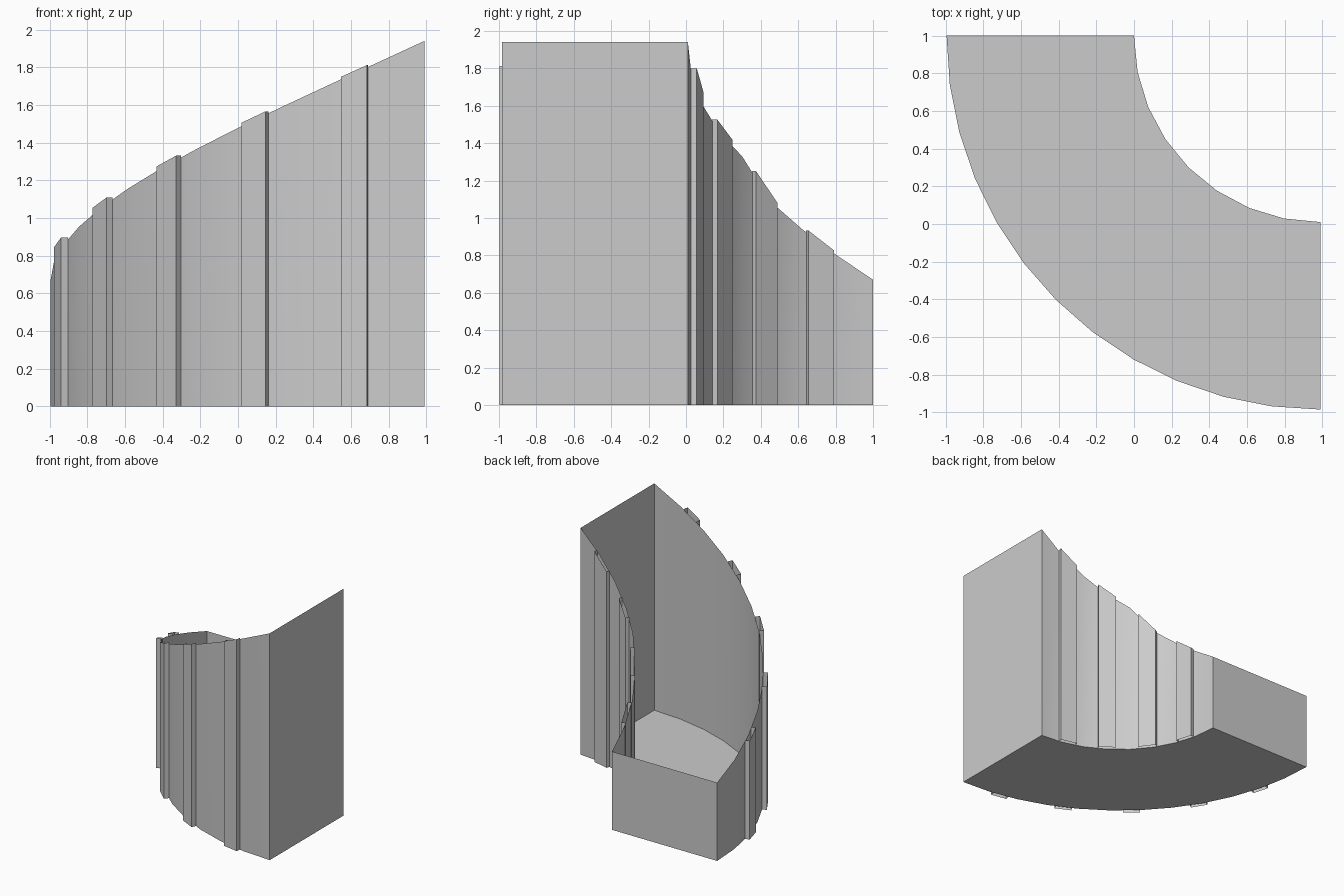
import bpy
from math import sin, cos, radians

cube = bpy.data.objects.get("Cube")
if cube:
    bpy.data.objects.remove(cube)

grey = bpy.data.materials.new("plain_grey")
grey.use_nodes = True
COLOUR = (0.6, 0.6, 0.6, 1)
grey.diffuse_color = COLOUR
grey.node_tree.nodes["Principled BSDF"].inputs["Base Color"].default_value = COLOUR

CX, CY = 0.99, 1.0            # common centre of both arcs
R_OUT, R_IN = 1.985, 0.99
INNER_TOPS = [1.94, 1.77, 1.61, 1.46, 1.33, 1.09, 0.94, 0.80, 0.67]


def arc_point(radius, degrees):
    """Point on an arc, measured from the tall end."""
    a = radians(degrees)
    return CX - radius * sin(a), CY - radius * cos(a)


def outer_top(degrees):
    t = degrees / 90
    return 1.94 - 1.27 * t - 0.18 * t * (1 - t)


def inner_top(degrees):
    s = degrees / 90 * 8
    i = min(int(s), 7)
    return INNER_TOPS[i] + (INNER_TOPS[i + 1] - INNER_TOPS[i]) * (s - i)


def make_object(name, verts, faces):
    mesh = bpy.data.meshes.new(name)
    mesh.from_pydata(verts, [], faces)
    mesh.materials.append(grey)
    obj = bpy.data.objects.new(name, mesh)
    bpy.context.collection.objects.link(obj)
    bpy.ops.object.select_all(action='DESELECT')
    obj.select_set(True)
    bpy.context.view_layer.objects.active = obj
    bpy.ops.object.shade_smooth_by_angle(angle=radians(30))
    return obj


def sheet(name, path, tops, outward):
    """Upright sheet standing on a ground path, with its own top heights."""
    n = len(path)
    verts = [(x, y, 0) for x, y in path]
    verts += [(x, y, z) for (x, y), z in zip(path, tops)]
    faces = [(i, i + 1, n + i + 1, n + i) for i in range(n - 1)]
    if not outward:
        faces = [f[::-1] for f in faces]
    return make_object(name, verts, faces)


# Curved walls
out_angles = [7.5 * i for i in range(13)]
in_angles = [11.25 * i for i in range(9)]
outer = [arc_point(R_OUT, a) for a in out_angles]
inner = [arc_point(R_IN, a) for a in in_angles]
sheet("outer_wall", outer, [outer_top(a) for a in out_angles], False)
sheet("inner_wall", inner, INNER_TOPS, True)

# Flat end walls
sheet("tall_end_wall", [outer[0], inner[0]], [1.94] * 2, True)
sheet("short_end_wall", [inner[-1], outer[-1]], [0.67] * 2, True)

# Floor
ring = inner + outer[::-1]
make_object("floor", [(x, y, 0) for x, y in ring], [tuple(range(len(ring)))])


# Open-ended ribs on both curved walls
def rib(name, angle, half, r_base, r_face, top, lift, outward):
    angles = [angle - half, angle - half, angle + half, angle + half]
    radii = [r_base, r_face, r_face, r_base]
    path = [arc_point(r, a) for r, a in zip(radii, angles)]
    sheet(name, path, [top(a) + lift for a in angles], outward)


for k in range(5):
    rib(f"outer_rib_{k + 1}", 10.7 + 16 * k, 2.0, R_OUT - 0.004,
        R_OUT + 0.036, outer_top, 0.01, False)
for k in range(4):
    rib(f"inner_rib_{k + 1}", 14.2 + 19.65 * k, 4.3, R_IN,
        R_IN - 0.033, inner_top, 0.01, True)
